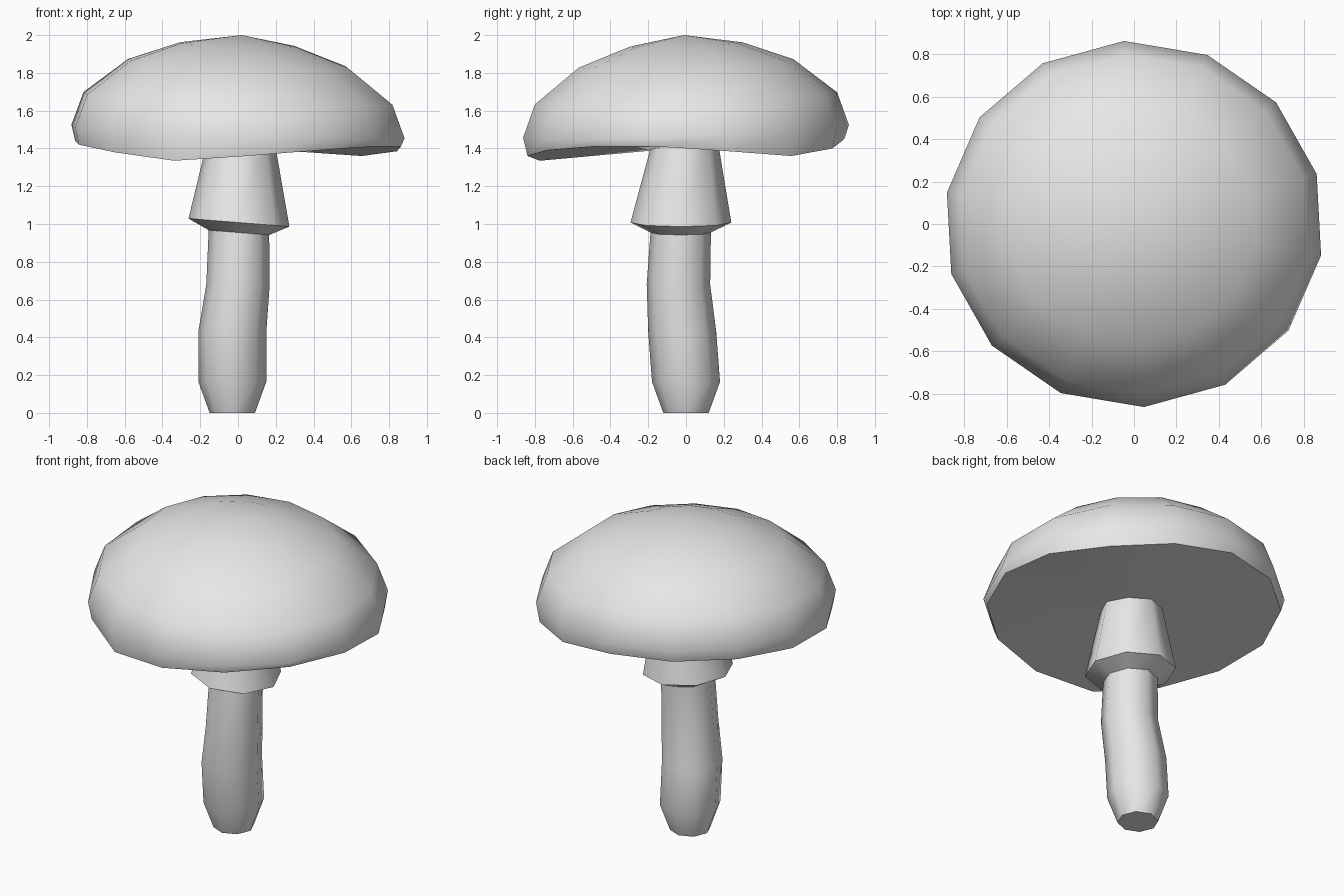
import bpy, bmesh
from math import sin, cos, tau, radians

cube = bpy.data.objects.get("Cube")
if cube:
    bpy.data.objects.remove(cube, do_unlink=True)

grey = bpy.data.materials.new("soft_grey")
grey.use_nodes = True
grey.diffuse_color = (0.8, 0.8, 0.8, 1)
grey.node_tree.nodes["Principled BSDF"].inputs["Base Color"].default_value = (0.8, 0.8, 0.8, 1)


def ring(sides, start, cx, cy, rx, ry, height):
    """Points of one closed loop; height is a function of x, y and index."""
    pts = []
    for i in range(sides):
        a = radians(start) + tau * i / sides
        x, y = cx + rx * cos(a), cy + ry * sin(a)
        pts.append((x, y, height(x, y, i)))
    return pts


def loft(name, rings, bottom, top):
    """Bridge the loops and close both ends with a fan to a centre point."""
    bm = bmesh.new()
    loops = [[bm.verts.new(p) for p in r] for r in rings]
    n = len(loops[0])
    low, high = bm.verts.new(bottom), bm.verts.new(top)
    for i in range(n):
        j = (i + 1) % n
        for a, b in zip(loops, loops[1:]):
            bm.faces.new((a[i], a[j], b[j], b[i]))
        bm.faces.new((loops[0][j], loops[0][i], low))
        bm.faces.new((loops[-1][i], loops[-1][j], high))
    bmesh.ops.recalc_face_normals(bm, faces=bm.faces)
    mesh = bpy.data.meshes.new(name)
    bm.to_mesh(mesh)
    bm.free()
    mesh.materials.append(grey)
    obj = bpy.data.objects.new(name, mesh)
    bpy.context.collection.objects.link(obj)
    bpy.ops.object.select_all(action="DESELECT")
    obj.select_set(True)
    bpy.context.view_layer.objects.active = obj
    bpy.ops.object.shade_smooth_by_angle(angle=radians(50))
    return obj


# Cap: wavy rim, then gently tilted loops up to the crown
rim = [1.45, 1.46, 1.46, 1.44, 1.42, 1.38, 1.335,
       1.36, 1.39, 1.41, 1.41, 1.385, 1.36, 1.40]
cap = [ring(14, 93, 0, 0, 0.875, 0.84, lambda x, y, i: rim[i])]
for r, z in ((0.895, 1.49), (0.83, 1.665), (0.59, 1.85), (0.31, 1.95)):
    cap.append(ring(14, 93, 0, 0, r, r * 0.965,
                    lambda x, y, i, z=z: z - 0.035 * x + 0.038 * y))
loft("cap", cap, (0, 0, 1.405), (0.02, -0.01, 2))

# Stem: bent, eight-sided, flaring into a skirt below the cap
# centre x, centre y, radius x, radius y, height, tilt
sections = [
    (-0.03, 0.00, 0.12, 0.12, 0.0, 0),
    (-0.03, 0.00, 0.18, 0.18, 0.165, 0),
    (-0.03, -0.02, 0.18, 0.18, 0.43, 0),
    (0.00, -0.04, 0.168, 0.168, 0.68, 0),
    (0.005, -0.028, 0.16, 0.16, 0.955, -0.08),
    (0.005, -0.027, 0.267, 0.267, 1.008, -0.08),
    (0.015, -0.005, 0.18, 0.175, 1.43, 0),
]
stem = [ring(8, 0, cx, cy, rx, ry, lambda x, y, i, z=z, t=t: z + t * x)
        for cx, cy, rx, ry, z, t in sections]
loft("stem", stem, (-0.03, 0, 0), (0.015, -0.005, 1.43))
